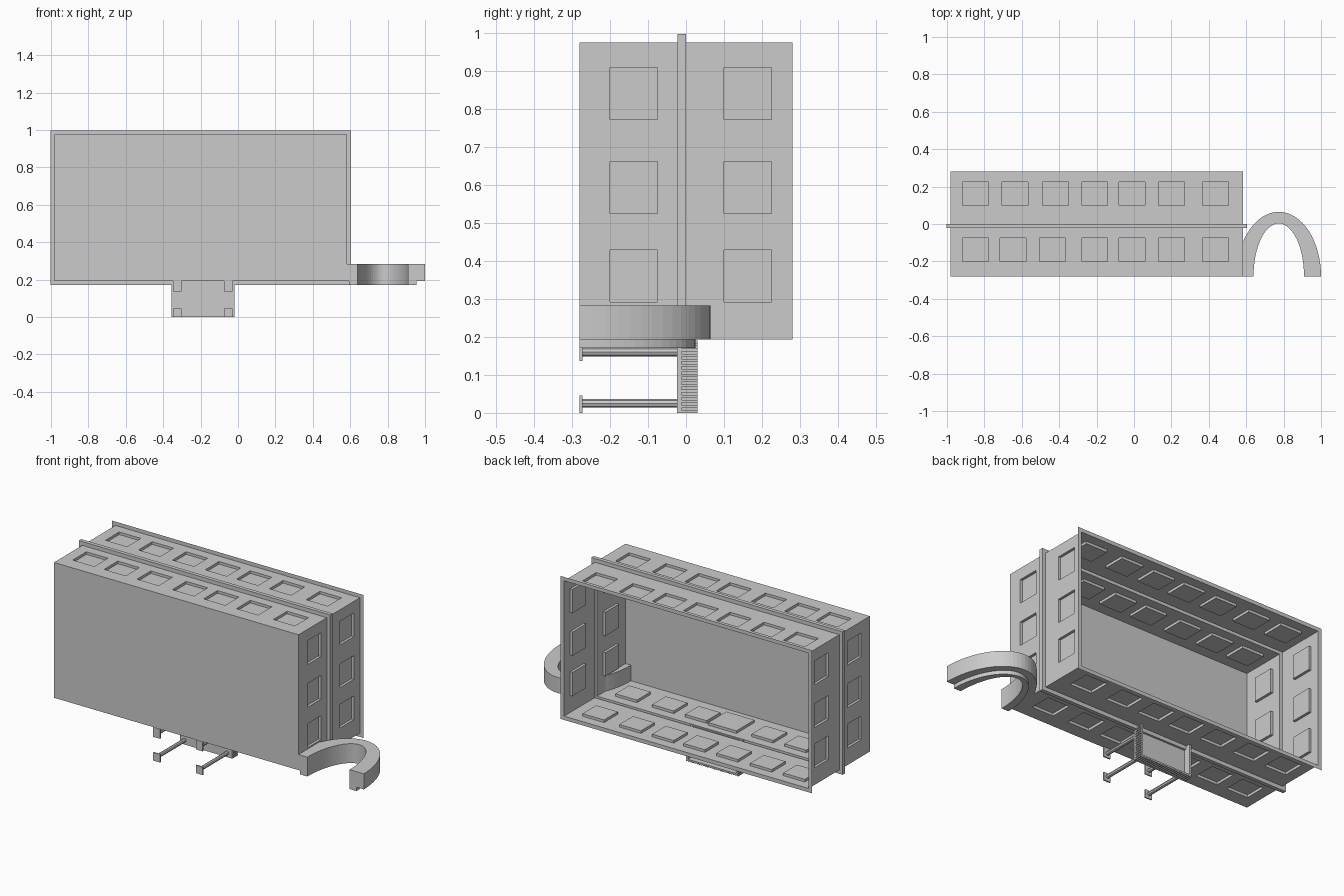
import bpy, bmesh, math

if "Cube" in bpy.data.objects:
    bpy.data.objects.remove(bpy.data.objects["Cube"])

X0, X1, Z0, Z1 = -0.98, 0.583, 0.193, 0.975   # shell extents
YF, YB = -0.28, 0.28                          # front and open back
DEPTH = 0.015                                 # panel recess
RIM = 0.022                                   # flange overhang


def finish(bm, name, weld=True):
    if weld:
        bmesh.ops.remove_doubles(bm, verts=bm.verts, dist=1e-5)
    bmesh.ops.recalc_face_normals(bm, faces=bm.faces)
    me = bpy.data.meshes.new(name)
    bm.to_mesh(me)
    bm.free()
    ob = bpy.data.objects.new(name, me)
    bpy.context.collection.objects.link(ob)
    return ob


def quad(bm, pts):
    return bm.faces.new([bm.verts.new(p) for p in pts])


def add_box(bm, x0, x1, y0, y1, z0, z1):
    vs = bmesh.ops.create_cube(bm, size=1)["verts"]
    for v in vs:
        v.co = ((x0 + x1) / 2 + v.co.x * (x1 - x0),
                (y0 + y1) / 2 + v.co.y * (y1 - y0),
                (z0 + z1) / 2 + v.co.z * (z1 - z0))


def wall(name, place, u0, u1, rows, width):
    """Thin sheet with two rows of recessed panels; place(u, y, inset) -> point."""
    bm = bmesh.new()

    def flat(a, b, y0, y1, d=0):
        quad(bm, [place(a, y0, d), place(b, y0, d), place(b, y1, d), place(a, y1, d)])

    bands = [(YF, -0.2, -0.075, -0.022), (0.0, 0.1, 0.225, YB)]
    for (ya, yb, yc, yd), centres in zip(bands, rows):
        flat(u0, u1, ya, yb)
        flat(u0, u1, yc, yd)
        start = u0
        for c in centres:
            a, b = c - width / 2, c + width / 2
            flat(start, a, yb, yc)
            flat(a, b, yb, yc, DEPTH)
            ring = [(a, yb), (b, yb), (b, yc), (a, yc)]
            for p, q in zip(ring, ring[1:] + ring[:1]):
                quad(bm, [place(*p, 0), place(*q, 0), place(*q, DEPTH), place(*p, DEPTH)])
            start = b
        flat(start, u1, yb, yc)
    return finish(bm, name)


# Four panelled walls
long_rows = [[-0.848, -0.647, -0.436, -0.21, -0.01, 0.2, 0.435],
             [-0.848, -0.637, -0.42, -0.21, -0.01, 0.2, 0.435]]
side_rows = [[0.36, 0.593, 0.84]] * 2
wall("top_wall", lambda u, y, d: (u, y, Z1 - d), X0, X1, long_rows, 0.138)
wall("bottom_wall", lambda u, y, d: (u, y, Z0 + d), X0, X1, long_rows, 0.138)
wall("right_wall", lambda u, y, d: (X1 - d, y, u), Z0, Z1, side_rows, 0.137)
wall("left_wall", lambda u, y, d: (X0 + d, y, u), Z0, Z1, side_rows, 0.137)

# Closed front sheet
bm = bmesh.new()
quad(bm, [(X0, YF, Z0), (X1, YF, Z0), (X1, YF, Z1), (X0, YF, Z1)])
finish(bm, "front_panel")


def rim(name, profile):
    """Sweep (y, outset) profile around the rectangular shell."""
    bm = bmesh.new()

    def loop(y, o):
        return [(X0 - o, y, Z0 - o), (X1 + o, y, Z0 - o),
                (X1 + o, y, Z1 + o), (X0 - o, y, Z1 + o)]
    for p, q in zip(profile, profile[1:]):
        a, b = loop(*p), loop(*q)
        for i in range(4):
            j = (i + 1) % 4
            quad(bm, [a[i], a[j], b[j], b[i]])
    finish(bm, name)


# Folded middle flange and thin back lip
rim("middle_flange", [(-0.022, 0), (-0.022, RIM), (0, RIM), (0, 0)])
rim("back_lip", [(YB, 0), (YB, RIM)])


def arch(name, outer, inner, z0, z1, n=32):
    bm = bmesh.new()
    secs = []
    for i in range(n + 1):
        t = math.pi * i / n
        c, s = math.cos(t), math.sin(t)
        o = (0.774 + outer[0] * c, YF + outer[1] * s)
        k = (0.774 + inner[0] * c, YF + inner[1] * s)
        secs.append([bm.verts.new((*p, z)) for p, z in
                     ((o, z0), (o, z1), (k, z1), (k, z0))])
    for a, b in zip(secs, secs[1:]):
        for i in range(4):
            j = (i + 1) % 4
            bm.faces.new([a[i], a[j], b[j], b[i]])
    bm.faces.new(secs[0])
    bm.faces.new(secs[-1])
    finish(bm, name)


# Curved arm with a narrower rib below
arch("curved_arm", (0.226, 0.345), (0.135, 0.283), 0.193, 0.283)
arch("curved_arm_rib", (0.18, 0.305), (0.135, 0.283), 0.171, 0.193)

# Bracket plate hanging below the shell, with a toothed rim on its back
BX0, BX1 = -0.355, -0.02
bm = bmesh.new()
add_box(bm, BX0, BX1, -0.024, -0.012, 0, 0.19)
finish(bm, "bracket_plate")
bm = bmesh.new()
add_box(bm, BX0 + 0.005, BX0 + 0.013, -0.012, 0.03, 0.005, 0.19)
add_box(bm, BX1 - 0.013, BX1 - 0.005, -0.012, 0.03, 0.005, 0.19)
add_box(bm, BX0 + 0.005, BX1 - 0.005, -0.012, 0.03, 0.005, 0.013)
for i in range(14):
    z = 0.0135 * i
    for x in (BX0, BX1 - 0.006):
        add_box(bm, x, x + 0.006, -0.012, 0.03, z, z + 0.007)
for i in range(1, 24):
    x = BX0 + 0.0137 * i
    add_box(bm, x, x + 0.007, -0.012, 0.03, 0, 0.006)
finish(bm, "bracket_teeth", weld=False)

# Larger pad on the floor above the bracket
bm = bmesh.new()
add_box(bm, -0.28, -0.1, -0.225, -0.06, 0.194, 0.209)
finish(bm, "floor_pad")

# Four rods with square end plates
for side, x in (("left", -0.325), ("right", -0.052)):
    for level, z, z0, z1 in (("lower", 0.025, 0, 0.046), ("upper", 0.16, 0.137, 0.192)):
        bpy.ops.mesh.primitive_cylinder_add(
            vertices=8, radius=0.011, depth=0.255,
            location=(x, -0.149, z), rotation=(math.pi / 2, 0, 0))
        bpy.context.object.name = f"{level}_{side}_rod"
        bm = bmesh.new()
        add_box(bm, x - 0.022, x + 0.022, -0.28, -0.272, z0, z1)
        finish(bm, f"{level}_{side}_end_plate")
